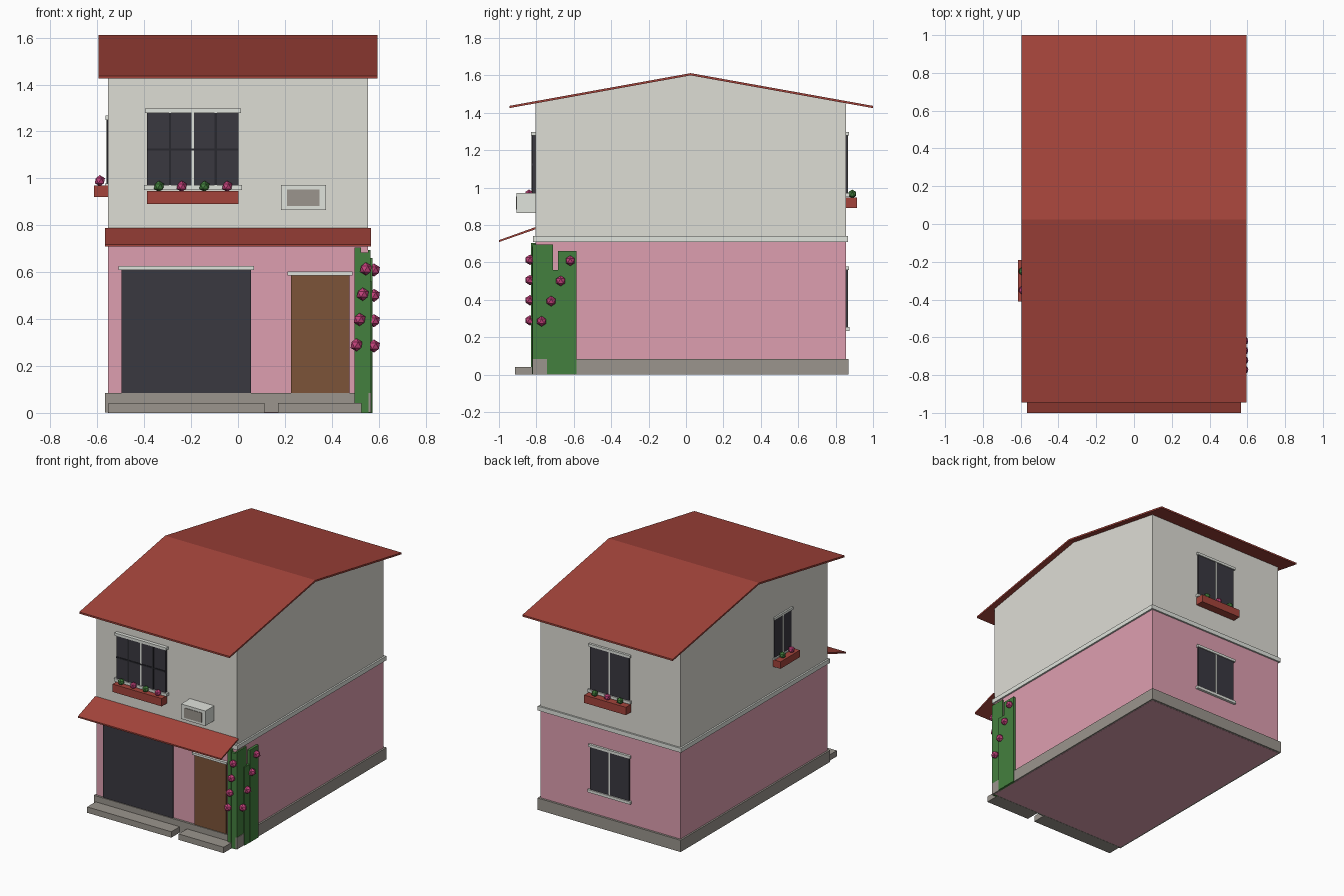
import bpy, bmesh
from mathutils import Vector

if "Cube" in bpy.data.objects:
    bpy.data.objects.remove(bpy.data.objects["Cube"])


def material(name, rgb):
    """Flat colour from 0-255 display values."""
    lin = [((c / 255 + 0.055) / 1.055) ** 2.4 for c in rgb]
    m = bpy.data.materials.new(name)
    m.use_nodes = True
    m.diffuse_color = (*lin, 1)
    m.node_tree.nodes["Principled BSDF"].inputs["Base Color"].default_value = (*lin, 1)
    return m


plaster = material("plaster", (222, 221, 213))
pink = material("pink wall", (222, 159, 176))
stone = material("grey stone", (155, 149, 141))
trim = material("pale trim", (224, 227, 220))
red = material("red tile", (164, 68, 59))
glass = material("dark glass", (58, 56, 64))
frame = material("dark frame", (40, 40, 46))
wood = material("brown door", (124, 84, 56))
leaf = material("leaf green", (68, 128, 62))
petal = material("flower pink", (196, 66, 124))


def add(name, bm, mat):
    bmesh.ops.recalc_face_normals(bm, faces=bm.faces)
    me = bpy.data.meshes.new(name)
    bm.to_mesh(me)
    bm.free()
    me.materials.append(mat)
    ob = bpy.data.objects.new(name, me)
    bpy.context.collection.objects.link(ob)
    return ob


def box(name, mat, x, y, z):
    """Box from (min, max) ranges."""
    bm = bmesh.new()
    bmesh.ops.create_cube(bm, size=1)
    for v in bm.verts:
        v.co = [r[0] + (c + 0.5) * (r[1] - r[0]) for c, r in zip(v.co, (x, y, z))]
    return add(name, bm, mat)


def extrude_x(name, mat, profile, half):
    """Extrude a y-z outline between -half and +half."""
    bm = bmesh.new()
    face = bm.faces.new([bm.verts.new((-half, y, z)) for y, z in profile])
    geo = bmesh.ops.extrude_face_region(bm, geom=[face])["geom"]
    bmesh.ops.translate(bm, vec=(2 * half, 0, 0),
                        verts=[g for g in geo if isinstance(g, bmesh.types.BMVert)])
    return add(name, bm, mat)


def ball(name, mat, pos, r=0.028):
    bm = bmesh.new()
    bmesh.ops.create_icosphere(bm, subdivisions=1, radius=r)
    bmesh.ops.translate(bm, verts=bm.verts, vec=Vector(pos))
    return add(name, bm, mat)


W, FRONT, BACK = 0.555, -0.805, 0.855


def on_wall(side, name, mat, span, z, depth, start=0.0):
    """Box standing out from a wall; span runs along that wall."""
    if side == "left":
        return box(name, mat, (-W - depth, -W - start), span, z)
    if side == "back":
        return box(name, mat, span, (BACK + start, BACK + depth), z)
    return box(name, mat, span, (FRONT - depth, FRONT - start), z)


def wall_point(side, along, out, z):
    return {"left": (-W - out, along, z), "back": (along, BACK + out, z),
            "front": (along, FRONT - out, z)}[side]


def window(side, name, a, b, z0, z1, panes=False, proud=0.009):
    mid = (a + b) / 2
    on_wall(side, name + "_glass", glass, (a, b), (z0, z1), proud)
    on_wall(side, name + "_lintel", trim, (a - 0.01, b + 0.01), (z1, z1 + 0.018), proud + 0.007)
    on_wall(side, name + "_sill", trim, (a - 0.014, b + 0.014), (z0 - 0.016, z0 + 0.004), proud + 0.009)
    on_wall(side, name + "_mullion", trim, (mid - 0.005, mid + 0.005), (z0, z1), proud + 0.003)
    if panes:
        for i, x in enumerate(((a + mid) / 2, (b + mid) / 2)):
            on_wall(side, f"{name}_bar_{i}", frame, (x - 0.005, x + 0.005), (z0, z1), proud + 0.004)
        zm = (z0 + z1) / 2
        on_wall(side, name + "_crossbar", frame, (a, b), (zm - 0.005, zm + 0.005), proud + 0.004)


def planter(side, name, a, b, z0, z1, plants):
    on_wall(side, name, red, (a, b), (z0, z1), 0.06)
    for i, (along, mat) in enumerate(plants):
        ball(f"{name}_plant_{i}", mat, wall_point(side, along, 0.034, z1 + 0.02), 0.024)


# Main walls, plinth and band
box("lower_wall", pink, (-W, W), (FRONT, BACK), (0, 0.725))
box("plinth", stone, (-0.567, 0.567), (-0.82, 0.87), (0.001, 0.085))
box("band", trim, (-0.567, 0.567), (-0.818, 0.867), (0.71, 0.741))
extrude_x("upper_wall", plaster, [(FRONT, 0.73), (BACK, 0.73), (BACK, 1.451),
                                  (0.025, 1.6), (FRONT, 1.451)], W)

# Roof and awning
extrude_x("roof", red, [(-0.945, 1.425), (0.025, 1.6), (1.0, 1.425), (1.0, 1.437),
                        (0.025, 1.612), (-0.945, 1.437)], 0.595)
extrude_x("awning", red, [(FRONT, 0.777), (-1.0, 0.709), (-1.0, 0.719), (FRONT, 0.789)], 0.567)

# Shop front, door and steps
on_wall("front", "shop_window", glass, (-0.497, 0.055), (0.085, 0.612), 0.009)
on_wall("front", "shop_lintel", trim, (-0.51, 0.068), (0.61, 0.627), 0.02)
on_wall("front", "door", wood, (0.225, 0.475), (0.085, 0.587), 0.009)
on_wall("front", "door_lintel", trim, (0.212, 0.488), (0.586, 0.602), 0.02)
box("shop_step", stone, (-0.553, 0.113), (-0.915, -0.81), (0, 0.042))
box("door_step", stone, (0.17, 0.527), (-0.915, -0.81), (0, 0.042))

# Windows and planters
window("front", "front_window", -0.387, 0.002, 0.967, 1.279, panes=True, proud=0.018)
planter("front", "front_planter", -0.387, 0.002, 0.89, 0.946,
        [(-0.337, leaf), (-0.24, petal), (-0.143, leaf), (-0.046, petal)])
window("back", "back_upper_window", -0.155, 0.155, 0.967, 1.279)
planter("back", "back_planter", -0.165, 0.165, 0.89, 0.946,
        [(0.1, leaf), (0, petal), (-0.1, leaf)])
window("back", "back_lower_window", -0.155, 0.155, 0.25, 0.56)
window("left", "left_window", -0.395, -0.205, 0.975, 1.25, proud=0.004)
planter("left", "left_planter", -0.41, -0.19, 0.92, 0.97, [(-0.25, leaf), (-0.35, petal)])

# Air conditioner
on_wall("front", "air_conditioner", trim, (0.183, 0.375), (0.865, 0.972), 0.1)
on_wall("front", "air_conditioner_grille", stone, (0.21, 0.348), (0.882, 0.952), 0.104, 0.098)

# Climbing plant around the front right corner
box("vine_front_inner", leaf, (0.497, 0.525), (-0.83, FRONT), (0.03, 0.705))
box("vine_front_outer", leaf, (0.525, 0.556), (-0.824, FRONT), (0.0, 0.685))
box("vine_side_front", leaf, (W, 0.565), (-0.82, -0.71), (0.08, 0.695))
box("vine_side_middle", leaf, (W, 0.572), (-0.742, -0.68), (0, 0.56))
box("vine_side_back", leaf, (W, 0.573), (-0.685, -0.585), (0, 0.66))
for i in range(4):
    z = 0.29 + 0.108 * i
    ball(f"front_blossom_{i}", petal, (0.505 + 0.0135 * i, -0.834, z))
    ball(f"side_blossom_{i}", petal, (0.58, -0.772 + 0.051 * i, z - 0.005))
